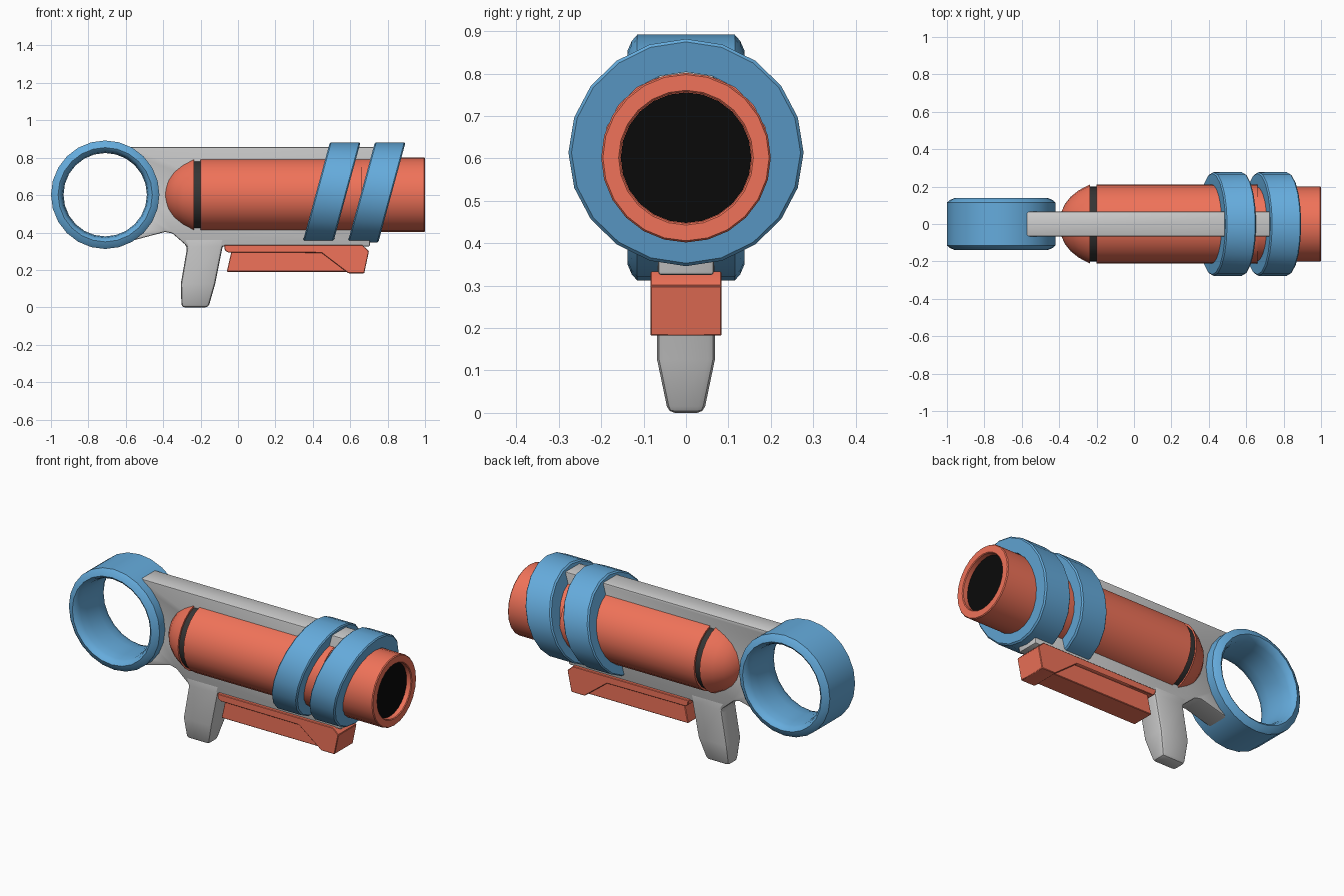
import bpy, bmesh
from math import sin, cos, pi, radians

if "Cube" in bpy.data.objects:
    bpy.data.objects.remove(bpy.data.objects["Cube"])

AXIS_Z = 0.602


def material(name, rgb):
    m = bpy.data.materials.new(name)
    m.diffuse_color = (*rgb, 1)
    m.use_nodes = True
    m.node_tree.nodes["Principled BSDF"].inputs["Base Color"].default_value = m.diffuse_color
    return m


ORANGE = material("orange", (0.87, 0.17, 0.10))
BLUE = material("blue", (0.13, 0.41, 0.72))
DARK = material("dark_grey", (0.035, 0.035, 0.035))
BLACK = material("black", (0.003, 0.003, 0.003))


def finish(name, bm, mat=None, bevel=0.0, segments=2):
    bmesh.ops.recalc_face_normals(bm, faces=bm.faces)
    if bevel:
        edges = [e for e in bm.edges if e.calc_face_angle(0) > radians(28)]
        bmesh.ops.bevel(bm, geom=edges, offset=bevel, segments=segments,
                        profile=0.5, affect='EDGES', clamp_overlap=True)
    mesh = bpy.data.meshes.new(name)
    bm.to_mesh(mesh)
    bm.free()
    obj = bpy.data.objects.new(name, mesh)
    bpy.context.collection.objects.link(obj)
    if mat:
        mesh.materials.append(mat)
    bpy.ops.object.select_all(action='DESELECT')
    obj.select_set(True)
    bpy.context.view_layer.objects.active = obj
    bpy.ops.object.shade_smooth_by_angle(angle=radians(35))
    return obj


def bridge(bm, a, b):
    n = len(a)
    for i in range(n):
        bm.faces.new((a[i], a[(i + 1) % n], b[(i + 1) % n], b[i]))


def lathe(name, profile, place, mat, sides=24, closed=False):
    """Turn (along, radius) points; place(along, u, v) gives the position."""
    bm = bmesh.new()
    rings = []
    for t, r in profile:
        angles = [2 * pi * i / sides for i in range(sides)]
        rings.append([bm.verts.new(place(t, r * cos(a), r * sin(a))) for a in angles])
    for a, b in zip(rings, rings[1:]):
        bridge(bm, a, b)
    if closed:
        bridge(bm, rings[-1], rings[0])
    else:
        bm.faces.new(rings[0])
        bm.faces.new(rings[-1])
    return finish(name, bm, mat)


def loft(name, loops, mat=None, bevel=0.0, segments=2):
    bm = bmesh.new()
    rings = [[bm.verts.new(p) for p in loop] for loop in loops]
    for a, b in zip(rings, rings[1:]):
        bridge(bm, a, b)
    bm.faces.new(rings[0])
    bm.faces.new(rings[-1])
    return finish(name, bm, mat, bevel, segments)


def plate(name, outline, half, mat=None, bevel=0.0, segments=2):
    return loft(name, [[(x, y, z) for x, z in outline] for y in (-half, half)],
                mat, bevel, segments)


def along_x(t, u, v):
    return (t, u, AXIS_Z + v)


def wide_x(t, u, v):
    return (t, u * 1.06, AXIS_Z + v)


# Barrel: slightly wide rear section, round muzzle and dark bore
lathe("barrel_rear", [(-0.2, 0.2), (0.66, 0.2)], wide_x, ORANGE)
lathe("muzzle", [(0.6, 0.2), (0.995, 0.2), (1.0, 0.196), (1.0, 0.159),
                 (0.996, 0.155), (0.94, 0.155)], along_x, ORANGE)
lathe("bore", [(0.95, 0.154), (0.97, 0.154)], along_x, BLACK)

# Rear cap and the dark seam in front of it
lathe("rear_seam", [(-0.245, 0.19), (-0.19, 0.19)], wide_x, DARK)
lathe("rear_cap", [(-0.4, 0.015), (-0.393, 0.05), (-0.37, 0.1), (-0.338, 0.138),
                   (-0.295, 0.17), (-0.235, 0.2)], wide_x, ORANGE)

# Two slanted bands around the barrel
for i, x in enumerate((0.5, 0.741)):
    w, r, b = 0.082, 0.268, 0.007
    lathe(f"slanted_band_{i + 1}",
          [(-w, 0.19), (-w, r - b), (-w + b, r), (w - b, r), (w, r - b), (w, 0.19)],
          lambda t, u, v: (x + t + 0.272 * v, u * 1.035, 0.614 + v), BLUE, 20, True)

# Shoulder ring
half = [(0.115, 0.29), (0.128, 0.275), (0.138, 0.252), (0.128, 0.239),
        (0.1, 0.229), (0.05, 0.223)]
ring_profile = half + [(-t, r) for t, r in reversed(half)]
lathe("shoulder_ring", ring_profile,
      lambda t, u, v: (-0.71 + u, t, AXIS_Z + v), BLUE, 24, True)

# Frame plate, curved where it meets the ring
arc = [(-0.71 + 0.275 * cos(a), AXIS_Z + 0.275 * sin(a))
       for a in (radians(-56 + 14 * i) for i in range(9))]
plate("frame", arc + [(-0.585, 0.856), (0.73, 0.856), (0.705, 0.325), (-0.11, 0.325),
                      (-0.27, 0.325), (-0.35, 0.395), (-0.39, 0.403), (-0.56, 0.358)],
      0.066, None, 0.012)

# Grip, tapering at the foot
sections = [(0.0, -0.302, -0.158, 0.042), (0.125, -0.306, -0.122, 0.068),
            (0.32, -0.272, -0.083, 0.068), (0.4, -0.33, -0.05, 0.064)]
loft("grip", [[(a, -h, z), (b, -h, z), (b, h, z), (a, h, z)]
              for z, a, b, h in sections], None, 0.016)

# Fore grip: flange, inset body and full-width front block
plate("fore_grip_flange", [(-0.075, 0.333), (0.665, 0.333), (0.7, 0.3), (0.69, 0.29),
                           (-0.055, 0.294), (-0.07, 0.305)], 0.084, ORANGE, 0.003, 1)
plate("fore_grip_body", [(-0.035, 0.3), (0.62, 0.3), (0.62, 0.19), (-0.06, 0.19)],
      0.066, ORANGE, 0.003, 1)
plate("fore_grip_front", [(0.435, 0.3), (0.7, 0.3), (0.675, 0.182), (0.59, 0.182)],
      0.084, ORANGE, 0.003, 1)
